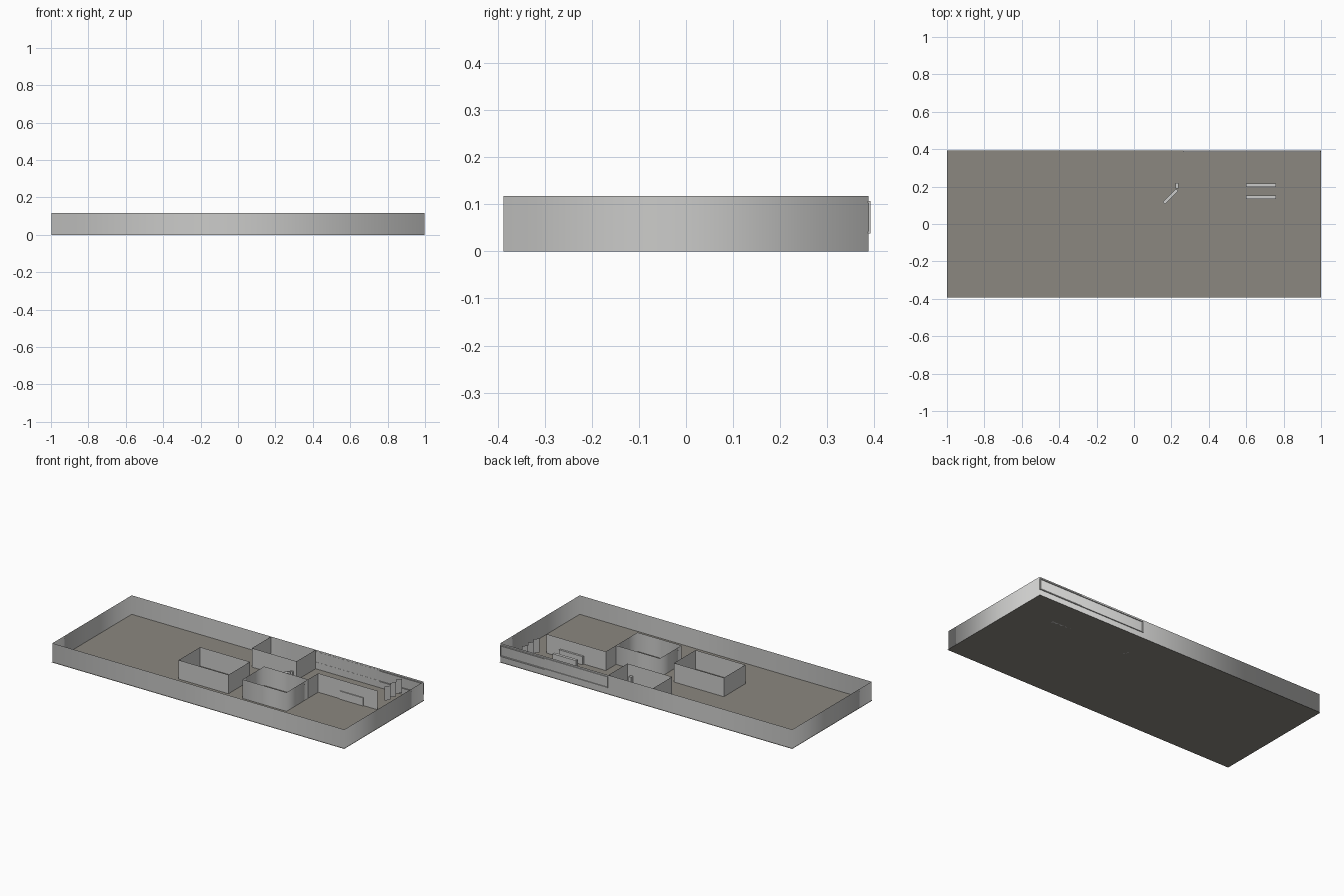
import bpy, bmesh, math

if "Cube" in bpy.data.objects:
    bpy.data.objects.remove(bpy.data.objects["Cube"])

H = 0.117  # wall height


def material(name, rgb):
    m = bpy.data.materials.new(name)
    m.diffuse_color = (*rgb, 1)
    m.use_nodes = True
    m.node_tree.nodes["Principled BSDF"].inputs["Base Color"].default_value = m.diffuse_color
    return m


GREY = material("wall_grey", (0.60, 0.60, 0.59))
FLOOR = material("floor_taupe", (0.26, 0.245, 0.215))


def make(name, bm, mat, smooth=False):
    me = bpy.data.meshes.new(name)
    bm.to_mesh(me)
    bm.free()
    me.materials.append(mat)
    for p in me.polygons:
        p.use_smooth = smooth
    ob = bpy.data.objects.new(name, me)
    bpy.context.collection.objects.link(ob)
    return ob


def walls(name, pts, z0=0.0, z1=H, closed=False, smooth=False):
    """Upright sheet wall following a plan path."""
    bm = bmesh.new()
    lo = [bm.verts.new((x, y, z0)) for x, y in pts]
    hi = [bm.verts.new((x, y, z1)) for x, y in pts]
    n = len(pts)
    for i in range(n if closed else n - 1):
        j = (i + 1) % n
        bm.faces.new((lo[i], lo[j], hi[j], hi[i]))
    return make(name, bm, GREY, smooth)


def rect(x0, x1, y0, y1):
    return [(x0, y0), (x1, y0), (x1, y1), (x0, y1)]


def box(name, center, size, angle=0.0):
    bm = bmesh.new()
    bmesh.ops.create_cube(bm, size=1)
    bmesh.ops.scale(bm, vec=size, verts=bm.verts)
    ob = make(name, bm, GREY)
    ob.location = center
    ob.rotation_euler.z = angle
    return ob


# Floor sheet
bm = bmesh.new()
bm.faces.new([bm.verts.new((x, y, 0)) for x, y in rect(-1, 1, -0.392, 0.392)])
make("floor", bm, FLOOR)

# Outer walls and the two free-standing rooms
walls("outer_walls", rect(-0.997, 0.997, -0.387, 0.387), closed=True, smooth=True)
walls("left_room", rect(-0.29, 0.05, -0.165, 0.045), closed=True)
walls("middle_room", rect(0.15, 0.45, -0.17, 0.04), closed=True, smooth=True)

# Room against the back wall
walls("back_room", [(-0.045, 0.387), (-0.045, 0.2), (0.26, 0.2), (0.26, 0.387)])

# Partition running from the middle room to the right-hand side room
walls("right_partition", [(0.45, 0.04), (0.45, 0.14), (0.855, 0.14)])

# Folded screen in the right-hand side room
walls("folding_screen",
      [(0.855 + 0.02 * (i % 2), 0.21 + 0.028 * i) for i in range(7)], 0.03, H)

# Long window band on the back wall: ledges, end posts
for name, z in (("window_sill", 0.04), ("window_head", 0.105)):
    box(name, (0.63, 0.389, z), (0.735, 0.006, 0.004))
for name, x in (("window_post_inner", 0.264), ("window_post_outer", 0.995)):
    box(name, (x, 0.389, 0.0725), (0.004, 0.006, 0.065))

# Benches
for name, y in (("bench_front", 0.143), ("bench_back", 0.207)):
    box(name, (0.68, y, 0.025), (0.16, 0.018, 0.05))
box("angled_bench", (0.195, 0.147, 0.025), (0.1, 0.018, 0.05), math.radians(45))
box("bench_end", (0.23, 0.205, 0.025), (0.018, 0.03, 0.05))
